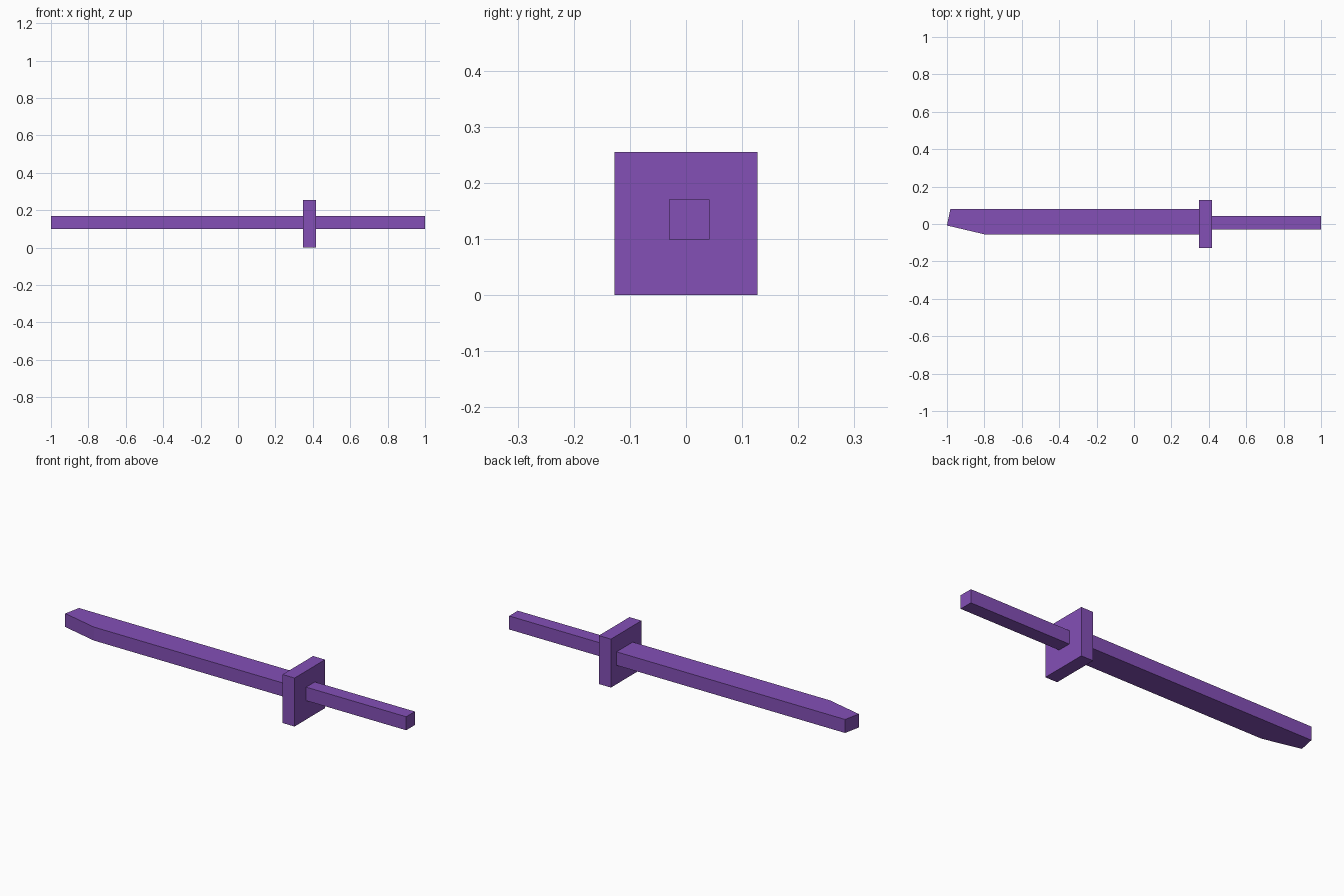
import bpy
import bmesh

cube = bpy.data.objects.get("Cube")
if cube:
    bpy.data.objects.remove(cube, do_unlink=True)

purple = bpy.data.materials.new("purple")
purple.use_nodes = True
colour = (0.23, 0.08, 0.47, 1)
purple.diffuse_color = colour
purple.node_tree.nodes["Principled BSDF"].inputs["Base Color"].default_value = colour


def prism(name, outline, bottom, top):
    """Extrude a flat outline (x, y) from bottom to top."""
    bm = bmesh.new()
    face = bm.faces.new([bm.verts.new((x, y, bottom)) for x, y in outline])
    result = bmesh.ops.extrude_face_region(bm, geom=[face])
    verts = [v for v in result["geom"] if isinstance(v, bmesh.types.BMVert)]
    bmesh.ops.translate(bm, verts=verts, vec=(0, 0, top - bottom))
    bmesh.ops.recalc_face_normals(bm, faces=bm.faces)
    mesh = bpy.data.meshes.new(name)
    bm.to_mesh(mesh)
    bm.free()
    mesh.materials.append(purple)
    obj = bpy.data.objects.new(name, mesh)
    bpy.context.collection.objects.link(obj)
    return obj


def box(name, x0, x1, y0, y1, z0, z1):
    return prism(name, [(x0, y0), (x1, y0), (x1, y1), (x0, y1)], z0, z1)


# Blade with a slanted tip
prism("blade", [(0.348, -0.055), (0.348, 0.08), (-0.982, 0.08),
                (-1.0, -0.008), (-0.8, -0.055)], 0.099, 0.17)
# Square hand guard
box("guard", 0.348, 0.418, -0.127, 0.127, 0, 0.255)
# Grip
box("handle", 0.418, 1.0, -0.03, 0.042, 0.099, 0.17)
